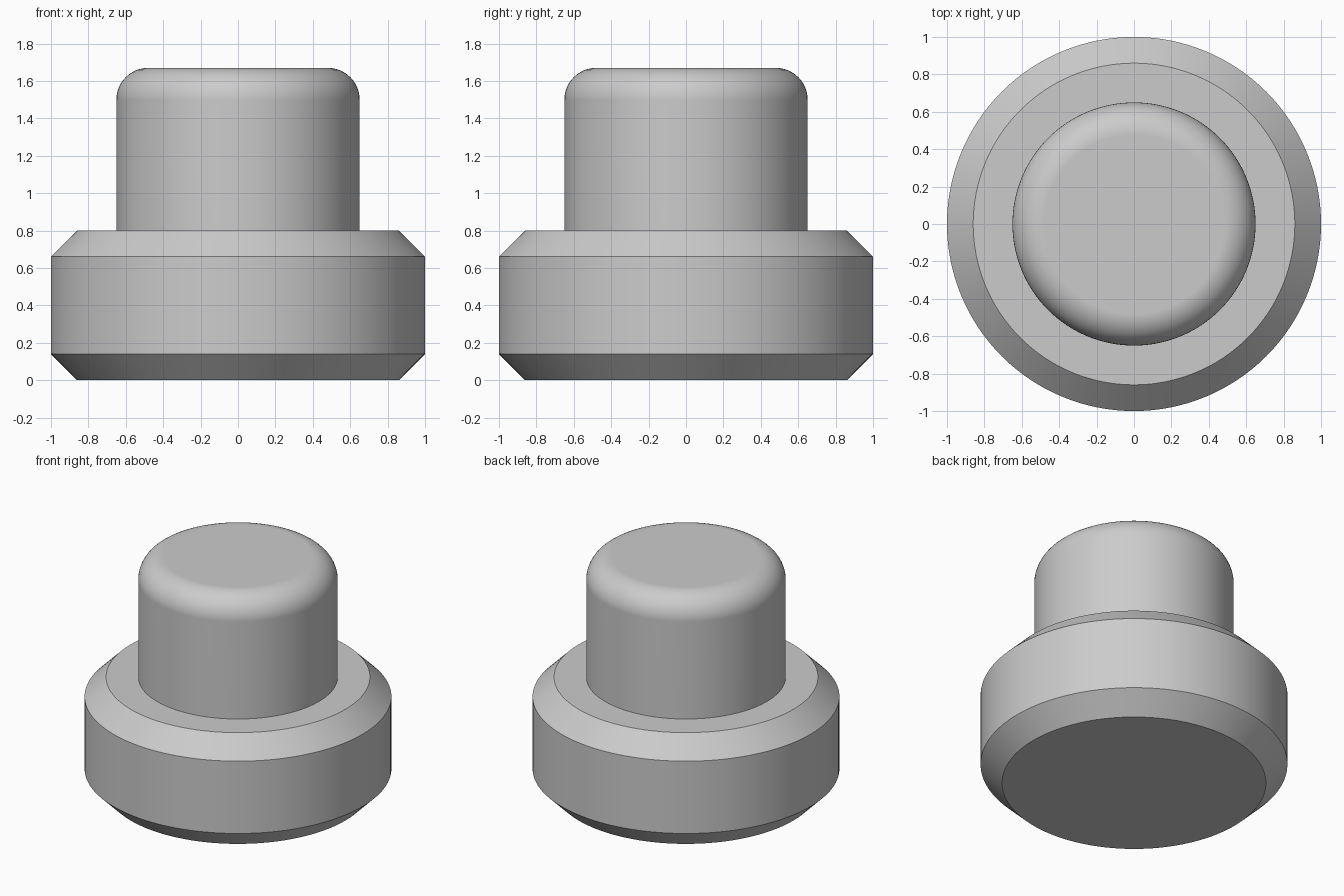
import bpy
import bmesh
import math

default = bpy.data.objects.get("Cube")
if default:
    bpy.data.objects.remove(default, do_unlink=True)

SEGMENTS = 128
BASE_R, BASE_H, CHAMFER = 1.0, 0.8, 0.14
POST_R, TOP_Z, FILLET = 0.65, 1.67, 0.17
FILLET_STEPS = 12

# Plain grey material
grey = bpy.data.materials.new("grey")
grey.use_nodes = True
colour = (0.6, 0.6, 0.6, 1.0)
grey.diffuse_color = colour
grey.node_tree.nodes["Principled BSDF"].inputs["Base Color"].default_value = colour

# Half profile from the bottom edge to the top edge: chamfered base, then post
profile = [
    (BASE_R - CHAMFER, 0),
    (BASE_R, CHAMFER),
    (BASE_R, BASE_H - CHAMFER),
    (BASE_R - CHAMFER, BASE_H),
    (POST_R, BASE_H),
]
# Rounded top edge of the post
for i in range(FILLET_STEPS + 1):
    a = math.pi / 2 * i / FILLET_STEPS
    profile.append((POST_R - FILLET + FILLET * math.cos(a),
                    TOP_Z - FILLET + FILLET * math.sin(a)))

# Turn the profile around z and cap both ends
bm = bmesh.new()
rings = []
for r, z in profile:
    ring = []
    for s in range(SEGMENTS):
        t = math.tau * s / SEGMENTS
        ring.append(bm.verts.new((r * math.cos(t), r * math.sin(t), z)))
    rings.append(ring)
for low, high in zip(rings, rings[1:]):
    for s in range(SEGMENTS):
        n = (s + 1) % SEGMENTS
        bm.faces.new((low[s], low[n], high[n], high[s]))
bm.faces.new(rings[0][::-1])
bm.faces.new(rings[-1])

mesh = bpy.data.meshes.new("stepped_plug")
bm.to_mesh(mesh)
bm.free()
mesh.materials.append(grey)
plug = bpy.data.objects.new("stepped_plug", mesh)
bpy.context.collection.objects.link(plug)

# Smooth round walls, crisp chamfer edges, flat caps
bpy.ops.object.select_all(action="DESELECT")
plug.select_set(True)
bpy.context.view_layer.objects.active = plug
bpy.ops.object.shade_smooth_by_angle(angle=math.radians(30))
weighted = plug.modifiers.new("flat_caps", "WEIGHTED_NORMAL")
weighted.keep_sharp = True
